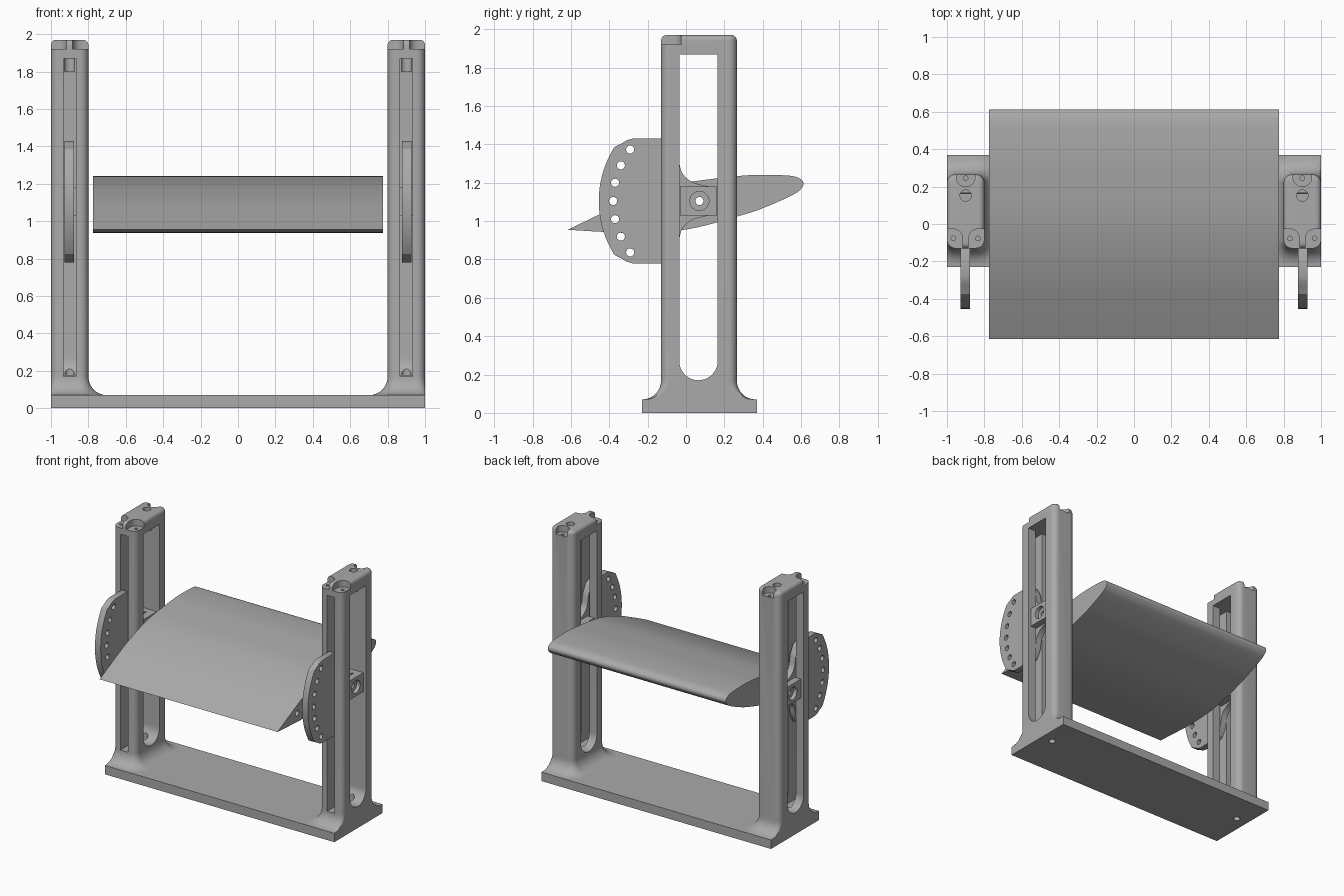
import bpy, bmesh, math
from mathutils import Vector, Matrix

if "Cube" in bpy.data.objects:
    bpy.data.objects.remove(bpy.data.objects["Cube"])

gray = bpy.data.materials.new("plain gray")
gray.diffuse_color = (0.4, 0.4, 0.4, 1)
gray.use_nodes = True
gray.node_tree.nodes["Principled BSDF"].inputs["Base Color"].default_value = gray.diffuse_color
PY, PZ = 0.07, 1.105          # pivot position of the wing
CX = 0.9                      # centre of a column


def finish(name, bm):
    bmesh.ops.recalc_face_normals(bm, faces=bm.faces)
    me = bpy.data.meshes.new(name)
    bm.to_mesh(me)
    bm.free()
    me.materials.append(gray)
    ob = bpy.data.objects.new(name, me)
    bpy.context.collection.objects.link(ob)
    return ob


def loft(name, rings):
    bm = bmesh.new()
    loops = [[bm.verts.new(p) for p in r] for r in rings]
    n = len(loops[0])
    for a, b in zip(loops, loops[1:]):
        for i in range(n):
            j = (i + 1) % n
            bm.faces.new((a[i], a[j], b[j], b[i]))
    bm.faces.new(loops[0][::-1])
    bm.faces.new(loops[-1])
    return finish(name, bm)


def prism(name, yz, x0, x1):
    return loft(name, [[(x, y, z) for y, z in yz] for x in (x0, x1)])


def box(name, x0, x1, y0, y1, z0, z1):
    return prism(name, [(y0, z0), (y1, z0), (y1, z1), (y0, z1)], x0, x1)


def cyl(axis, r, c, depth):
    bm = bmesh.new()
    rot = Matrix.Rotation(math.pi / 2, 4, 'Y') if axis == 'X' else Matrix()
    bmesh.ops.create_cone(bm, cap_ends=True, segments=28, radius1=r, radius2=r,
                          depth=depth, matrix=Matrix.Translation(c) @ rot)
    return finish("cutter", bm)


def cut(ob, cutters):
    bpy.context.view_layer.objects.active = ob
    for c in cutters:
        m = ob.modifiers.new("cut", 'BOOLEAN')
        m.operation, m.solver, m.object = 'DIFFERENCE', 'EXACT', c
        bpy.ops.object.modifier_apply(modifier=m.name)
        bpy.data.objects.remove(c)


def done(ob, mirror=False):
    bpy.ops.object.select_all(action='DESELECT')
    ob.select_set(True)
    bpy.context.view_layer.objects.active = ob
    if mirror:
        m = ob.modifiers.new("mirror", 'MIRROR')
        m.use_mirror_merge = False
        bpy.ops.object.modifier_apply(modifier=m.name)
    bpy.ops.object.shade_smooth_by_angle(angle=math.radians(30))


def smooth(pts, steps=6):
    v = [Vector(p) for p in pts]
    v = [v[0]] + v + [v[-1]]
    out = []
    for a, b, c, d in zip(v, v[1:], v[2:], v[3:]):
        for i in range(steps):
            t = i / steps
            out.append(0.5 * (2 * b + (c - a) * t + (2 * a - 5 * b + 4 * c - d) * t * t
                              + (3 * b - a - 3 * c + d) * t ** 3))
    return out + [v[-1]]


def column_ring(d, z, r=0.045):
    # rounded rectangle grown by d, trimmed flat at the outer side
    x0, x1, y0, y1, r = 0.8 - d, 1 + d, -0.13 - d, 0.265 + d, r + d
    ring = []
    for k, (cx, cy) in enumerate(((x1 - r, y1 - r), (x0 + r, y1 - r),
                                  (x0 + r, y0 + r), (x1 - r, y0 + r))):
        for i in range(9):
            a = math.pi / 2 * (k + i / 8)
            ring.append((min(1 + min(d, 0), cx + r * math.cos(a)), cy + r * math.sin(a), z))
    return ring


# base bar with a screw hole near each end
base = box("base", -1, 1, -0.23, 0.37, 0, 0.07)
cut(base, [cyl('Z', 0.025, (s * CX, 0.12, 0), 0.6) for s in (-1, 1)])
done(base)

# columns: flared foot, straight shaft, rounded top edge
rings = [column_ring(0.098, 0.05)]
for i in range(9):
    a = math.pi / 2 * i / 8
    rings.append(column_ring(0.098 * (1 - math.sin(a)), 0.17 - 0.1 * math.cos(a)))
for i in range(6):
    a = math.pi / 2 * i / 5
    rings.append(column_ring(-0.028 * (1 - math.cos(a)), 1.942 + 0.028 * math.sin(a)))
columns = loft("columns", rings)
# side window with round lower end, front slot
window = [(0.065 + 0.1 * math.cos(a), 0.27 + 0.1 * math.sin(a))
          for a in [math.pi + math.pi * i / 20 for i in range(21)]]
window += [(0.165, 1.87), (-0.035, 1.87)]
cutters = [prism("cutter", window, 0.6, 1.2),
           box("cutter", CX - 0.033, CX + 0.033, -0.4, 0.03, 0.17, 1.87),
           cyl('Z', 0.025, (CX, 0.12, 0.1), 0.5),
           cyl('Z', 0.03, (CX, 0.152, 1.95), 0.3),
           cyl('Z', 0.05, (CX, 0.25, 1.97), 0.1),
           cyl('Z', 0.012, (CX, 0.245, 1.9), 0.2)]
# stepped screw seats at the front corners of the top
for s in (-1, 1):
    x, y = CX + s * 0.066, -0.077
    xs = sorted((x, x + s * 0.1))
    ws = sorted((x - s * 0.05, x + s * 0.1))
    cutters += [cyl('Z', 0.05, (x, y, 1.97), 0.1),
                box("cutter", xs[0], xs[1], -0.2, y + 0.05, 1.92, 2.05),
                box("cutter", ws[0], ws[1], -0.2, y, 1.92, 2.05),
                cyl('Z', 0.012, (x, y, 1.9), 0.2)]
cut(columns, cutters)
done(columns, True)

# angle plates: curved edge, row of holes, arm running into the column
R = 0.525
half = [(PY - R * math.cos(a), R * math.sin(a))
        for a in [math.radians(3.6 * i) for i in range(10)]]
half += [(-0.335, 0.3), (-0.31, 0.316), (-0.28, 0.325), (-0.12, 0.325)]
half += [tuple(p) for p in smooth([(-0.075, 0.3), (-0.042, 0.235), (-0.022, 0.15),
                                   (0.03, 0.1), (0.1, 0.08), (0.15, 0.07)], 4)]
outline = [(y, PZ + z) for y, z in half] + [(y, PZ - z) for y, z in half[:0:-1]]
plates = prism("angle_plates", outline, CX - 0.022, CX + 0.028)
holes = [(PY - 0.45 * math.cos(a), PZ + 0.45 * math.sin(a))
         for a in [math.radians(12.2 * k) for k in range(-3, 4)]]
cut(plates, [cyl('X', 0.021, (CX, y, z), 0.3) for y, z in holes + [(PY, PZ)]])
done(plates, True)

# sliding pivot blocks with a round recess on each side
blocks = box("pivot_blocks", 0.82, 0.98, -0.03, 0.162, 1.03, 1.18)
cut(blocks, [cyl('X', 0.05, (0.98, PY, PZ), 0.06), cyl('X', 0.05, (0.82, PY, PZ), 0.06),
             cyl('X', 0.021, (CX, PY, PZ), 0.3)])
done(blocks, True)

# wing: thickness along the chord, nose at the back, sharp edge at the front
nose, tail = Vector((0.612, 1.2)), Vector((-0.615, 0.955))
chord = tail - nose
up = Vector((-chord.y, chord.x)).normalized() * -1
prof = [(0.01, 0.024), (0.05, 0.05), (0.175, 0.086), (0.29, 0.104),
        (0.5, 0.12), (0.7, 0.092), (0.86, 0.046)]
pts = [(1, 0)] + [(t, h) for t, h in prof[::-1]] + [(0, 0)] + [(t, -h) for t, h in prof] + [(1, 0)]
curve = smooth(pts)[:-1]
wing = prism("wing", [tuple(nose + chord * t + up * h) for t, h in curve], -0.775, 0.775)
cut(wing, [cyl('X', 0.021, (0, y, z), 2) for y, z in (holes[2], (PY, PZ))])
done(wing)
